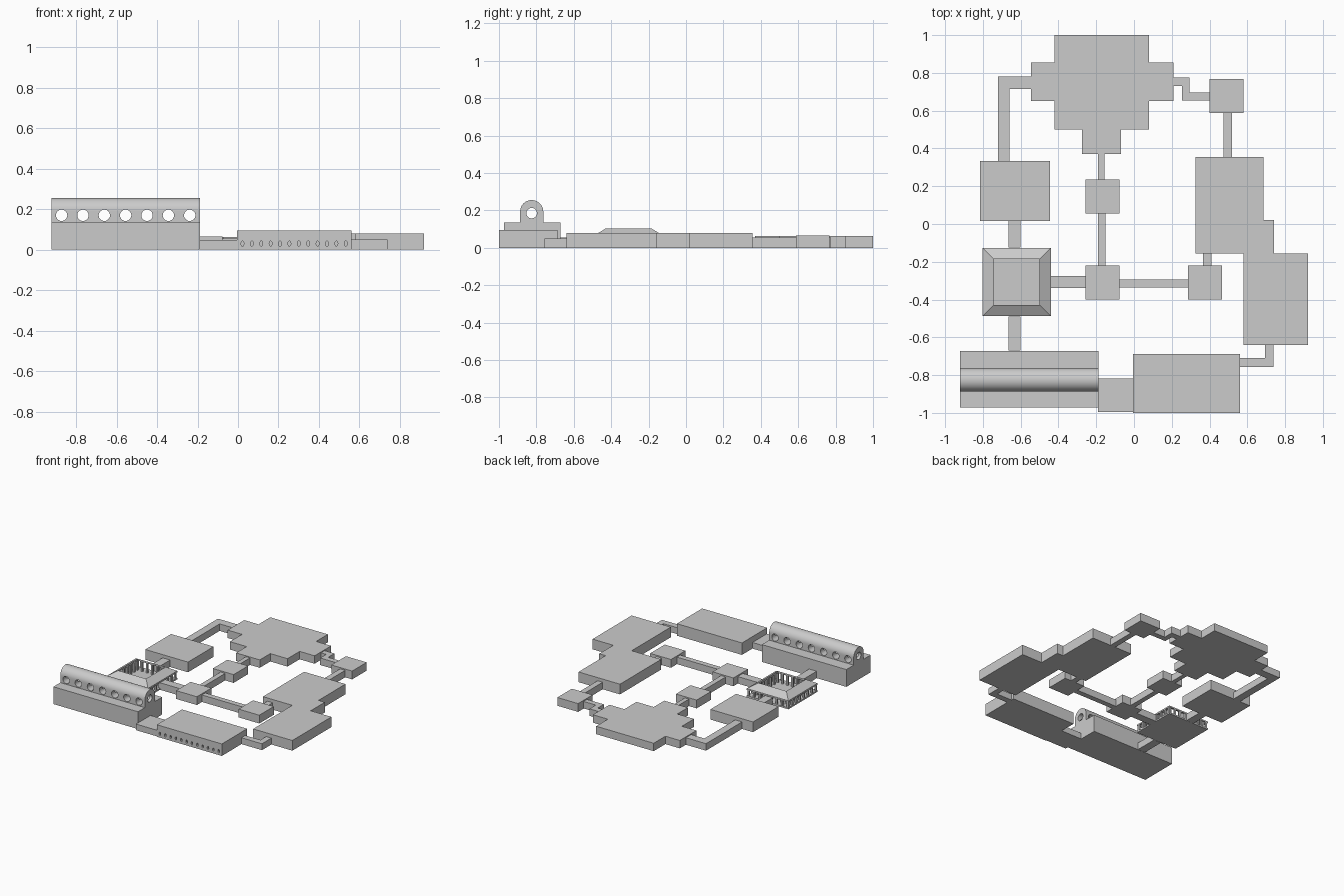
import bpy, bmesh, math
from mathutils import Matrix

if "Cube" in bpy.data.objects:
    bpy.data.objects.remove(bpy.data.objects["Cube"])


def finish(name, bm):
    bmesh.ops.recalc_face_normals(bm, faces=bm.faces)
    me = bpy.data.meshes.new(name)
    bm.to_mesh(me)
    bm.free()
    ob = bpy.data.objects.new(name, me)
    bpy.context.collection.objects.link(ob)
    return ob


def prism(name, pts, h):
    """Extrude a plan outline from the ground to height h."""
    bm = bmesh.new()
    f = bm.faces.new([bm.verts.new((x, y, 0)) for x, y in pts])
    ext = bmesh.ops.extrude_face_region(bm, geom=[f])["geom"]
    bmesh.ops.translate(bm, vec=(0, 0, h), verts=[v for v in ext if isinstance(v, bmesh.types.BMVert)])
    return finish(name, bm)


def block(name, x0, x1, y0, y1, h):
    return prism(name, [(x0, y0), (x1, y0), (x1, y1), (x0, y1)], h)


def bores(name, places, rx, rz, depth, axis, segs=24):
    """Elliptical cylinders used as cutters, along axis X or Y."""
    bm = bmesh.new()
    turn = Matrix.Rotation(math.pi / 2, 4, 'X')
    if axis == 'X':
        turn = Matrix.Rotation(math.pi / 2, 4, 'Z') @ turn
    for p in places:
        m = Matrix.Translation(p) @ turn @ Matrix.Diagonal((rx, rz, 1, 1))
        bmesh.ops.create_cone(bm, cap_ends=True, segments=segs, radius1=1, radius2=1, depth=depth, matrix=m)
    return finish(name, bm)


def cut(ob, cutter):
    mod = ob.modifiers.new("cut", 'BOOLEAN')
    mod.operation, mod.solver, mod.object = 'DIFFERENCE', 'EXACT', cutter
    bpy.context.view_layer.objects.active = ob
    bpy.ops.object.modifier_apply(modifier=mod.name)
    bpy.data.objects.remove(cutter)


# Rooms with stepped plans
prism("cross_room", [(-.42, 1), (-.42, .855), (-.545, .855), (-.545, .65), (-.42, .65), (-.42, .5),
                     (-.275, .5), (-.275, .37), (-.07, .37), (-.07, .5), (.08, .5), (.08, .65),
                     (.21, .65), (.21, .855), (.08, .855), (.08, 1)], .062)
prism("east_rooms", [(.325, .355), (.325, -.155), (.58, -.155), (.58, -.64), (.92, -.64), (.92, -.155),
                     (.74, -.155), (.74, .02), (.685, .02), (.685, .355)], .08)
block("west_room", -.815, -.445, .015, .333, .08)

# Small square rooms
for name, x, y in (("northeast_room", .49, .677), ("north_inner_room", -.167, .145),
                   ("south_inner_room", -.167, -.31), ("east_inner_room", .375, -.31)):
    block(name, x - .09, x + .09, y - .09, y + .09, .065)

# Straight corridors
for i, c in enumerate(((-.665, -.6, -.125, .015), (-.665, -.6, -.67, -.49), (-.44, -.257, -.34, -.275),
                       (-.19, -.155, .235, .37), (-.19, -.15, -.22, .055), (-.077, .285, -.337, -.295),
                       (.365, .41, -.22, -.155), (.475, .52, .355, .587))):
    block(f"corridor_{i + 1}", *c, .055)

# Bent corridors
prism("northwest_corridor", [(-.545, .78), (-.72, .78), (-.72, .333), (-.66, .333), (-.66, .715), (-.545, .715)], .055)
prism("northeast_corridor", [(.21, .775), (.21, .73), (.255, .73), (.255, .655), (.4, .655), (.4, .697),
                             (.295, .697), (.295, .775)], .055)
prism("southeast_corridor", [(.56, -.71), (.56, -.757), (.738, -.757), (.738, -.64), (.693, -.64), (.693, -.71)], .05)
block("hall_connector", -.19, -.005, -.995, -.817, .048)

# South hall with a row of oval windows
hall = block("south_hall", -.005, .56, -1, -.687, .094)
cut(hall, bores("window_cutter", [(.022 + i * .0464, -1, .03) for i in range(12)], .007, .013, .03, 'Y', 16))

# Southwest building: broad base and pierced vault
block("vault_base", -.922, -.188, -.972, -.672, .136)
yc, zc, r = -.825, .193, .062
bm = bmesh.new()
profile = [(yc + r, .136)] + [(yc + r * math.cos(math.pi * i / 24), zc + r * math.sin(math.pi * i / 24))
                              for i in range(25)] + [(yc - r, .136)]
f = bm.faces.new([bm.verts.new((-.922, y, z)) for y, z in profile])
ext = bmesh.ops.extrude_face_region(bm, geom=[f])["geom"]
bmesh.ops.translate(bm, vec=(.734, 0, 0), verts=[v for v in ext if isinstance(v, bmesh.types.BMVert)])
vault = finish("vault", bm)
cut(vault, bores("bore_cutter", [(-.555, yc, .185)], .028, .028, 1, 'X'))
cut(vault, bores("side_cutter", [(-.555 + i * .1055, yc, .17) for i in range(-3, 4)], .028, .028, .3, 'Y'))
bpy.ops.object.select_all(action='DESELECT')
vault.select_set(True)
bpy.context.view_layer.objects.active = vault
bpy.ops.object.shade_smooth_by_angle(angle=math.radians(30))

# Courtyard: floor, sloping roof ring, colonnades
cx, cy, out, inn = -.62, -.307, .181, .121
block("courtyard_floor", cx - out, cx + out, cy - out, cy + out, .012)
bm = bmesh.new()
loops = []
for half, z in ((out, .067), (inn, .104), (inn, .09), (out, .055)):
    loops.append([bm.verts.new((cx + sx * half, cy + sy * half, z))
                  for sx, sy in ((-1, -1), (1, -1), (1, 1), (-1, 1))])
for k in range(4):
    a, b = loops[k], loops[(k + 1) % 4]
    for i in range(4):
        j = (i + 1) % 4
        bm.faces.new((a[i], a[j], b[j], b[i]))
finish("courtyard_roof", bm)

bm = bmesh.new()
for half, top, n in ((out - .01, .063, 7), (inn + .008, .094, 6)):
    for i in range(n):
        t = -half + 2 * half * i / n
        for px, py in ((t, -half), (half, t), (-t, half), (-half, -t)):
            m = Matrix.Translation((cx + px, cy + py, (top + .01) / 2)) @ Matrix.Diagonal((.014, .014, top - .01, 1))
            bmesh.ops.create_cube(bm, size=1, matrix=m)
finish("courtyard_columns", bm)
